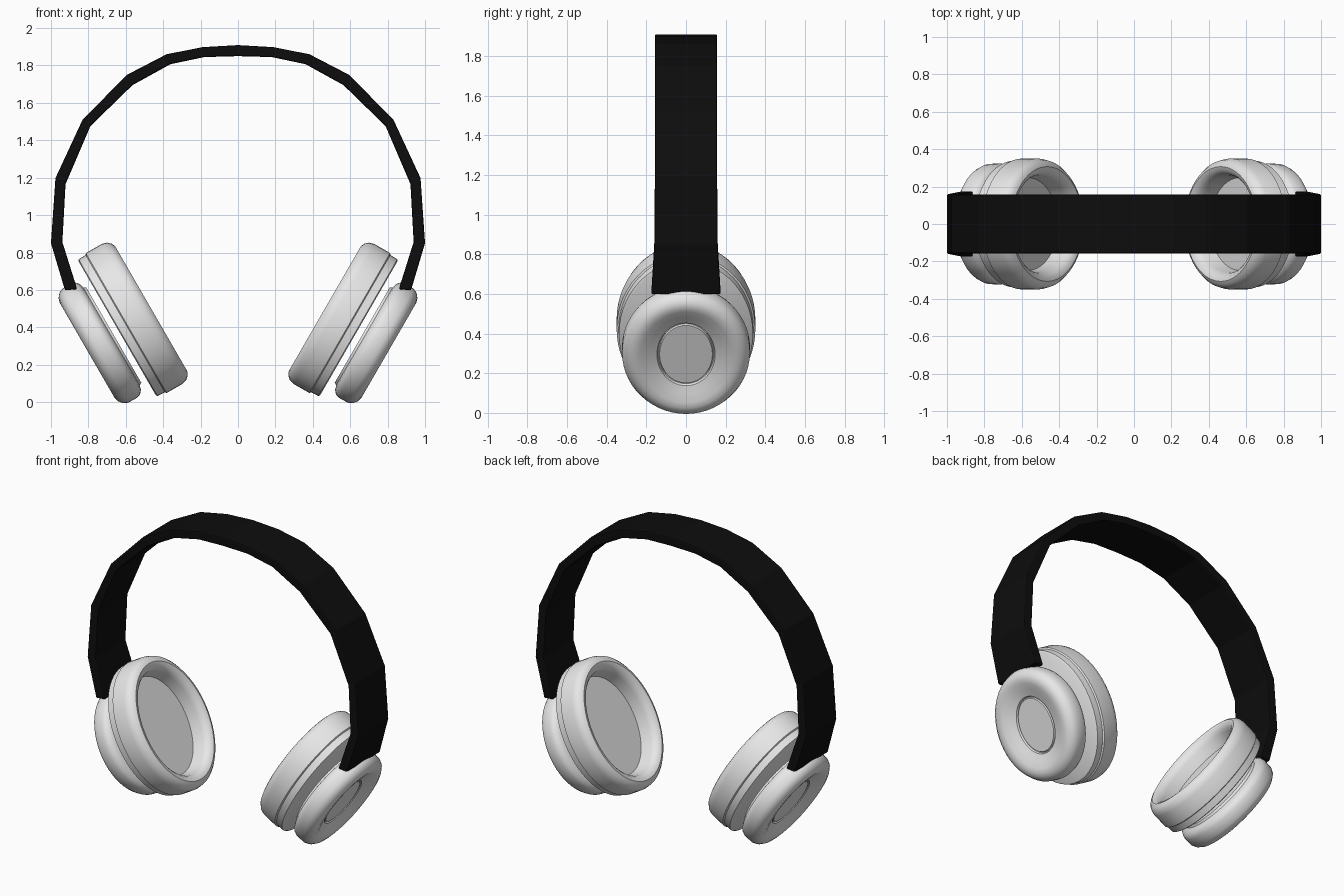
import bpy, bmesh, math
from mathutils import Vector

if "Cube" in bpy.data.objects:
    bpy.data.objects.remove(bpy.data.objects["Cube"])

TILT = math.radians(30)
SEGMENTS = 56


def material(name, value):
    m = bpy.data.materials.new(name)
    m.diffuse_color = (value, value, value, 1)
    m.use_nodes = True
    m.node_tree.nodes["Principled BSDF"].inputs["Base Color"].default_value = m.diffuse_color
    return m


WHITE = material("white plastic", 0.8)
BLACK = material("black band", 0.004)


def finish(bm, name, mat, smooth_angle=None):
    bmesh.ops.recalc_face_normals(bm, faces=bm.faces[:])
    me = bpy.data.meshes.new(name)
    bm.to_mesh(me)
    bm.free()
    me.materials.append(mat)
    if smooth_angle:
        me.polygons.foreach_set("use_smooth", [True] * len(me.polygons))
        me.set_sharp_from_angle(angle=math.radians(smooth_angle))
    ob = bpy.data.objects.new(name, me)
    bpy.context.collection.objects.link(ob)
    return ob


def oval_lathe(name, side, centre, rings):
    """Closed oval shell along a tilted axis; rings are (depth, long radius, y radius)."""
    out = Vector((side * math.cos(TILT), 0, -math.sin(TILT)))
    up = Vector((side * math.sin(TILT), 0, math.cos(TILT)))
    bm = bmesh.new()
    loops = []
    for depth, r_long, r_y in rings:
        loop = []
        for i in range(SEGMENTS):
            t = 2 * math.pi * i / SEGMENTS
            p = out * depth + up * (centre + r_long * math.cos(t))
            p.y = r_y * math.sin(t)
            loop.append(bm.verts.new(p))
        loops.append(loop)
    for a, b in zip(loops, loops[1:]):
        for i in range(SEGMENTS):
            j = (i + 1) % SEGMENTS
            bm.faces.new((a[i], a[j], b[j], b[i]))
    bm.faces.new(loops[0])
    bm.faces.new(loops[-1])
    return finish(bm, name, WHITE, 35)


# Ear cushion: stepped back, rounded rim, recessed floor
CUSHION = [(.362, .412, .328), (.356, .422, .338), (.312, .424, .340),
           (.306, .432, .350), (.210, .432, .350), (.180, .424, .342),
           (.160, .405, .325), (.152, .385, .307), (.158, .362, .286),
           (.178, .343, .268), (.200, .335, .260), (.270, .318, .248)]

# Outer housing: rounded edge, dished face, flat round button
HOUSING = [(.396, .295, .262), (.410, .302, .270), (.416, .325, .293),
           (.432, .345, .315), (.455, .353, .323), (.510, .352, .322),
           (.535, .340, .310), (.553, .318, .287), (.560, .293, .260),
           (.555, .265, .230), (.538, .222, .187), (.524, .182, .147),
           (.512, .177, .142), (.512, .172, .137), (.522, .168, .133)]

for side, label in ((-1, "left"), (1, "right")):
    oval_lathe(label + "_ear_cushion", side, .665, CUSHION)
    oval_lathe(label + "_outer_housing", side, .643, HOUSING)

# Headband half profile: outer x, outer z, inner x, inner z, half width
HALF = [(.19, 1.898, .18, 1.845, .157), (.382, 1.86, .361, 1.807, .157),
        (.596, 1.749, .564, 1.695, .157), (.832, 1.508, .789, 1.476, .157),
        (.976, 1.198, .922, 1.166, .157), (1.0, .85, .939, .856, .160),
        (.925, .598, .860, .604, .175)]
mirrored = [(-a, b, -c, d, w) for a, b, c, d, w in reversed(HALF)]
profile = mirrored + [(0, 1.909, 0, 1.85, .157)] + HALF

bm = bmesh.new()
sections = []
for ox, oz, ix, iz, w in profile:
    sections.append([bm.verts.new(p) for p in
                     ((ox, -w, oz), (ox, w, oz), (ix, w, iz), (ix, -w, iz))])
for a, b in zip(sections, sections[1:]):
    for i in range(4):
        j = (i + 1) % 4
        bm.faces.new((a[i], a[j], b[j], b[i]))
bm.faces.new(sections[0])
bm.faces.new(sections[-1])
band = finish(bm, "headband", BLACK)
bevel = band.modifiers.new("soft edges", "BEVEL")
bevel.width = .008
bevel.segments = 2
bevel.limit_method = "ANGLE"
bevel.angle_limit = math.radians(50)
